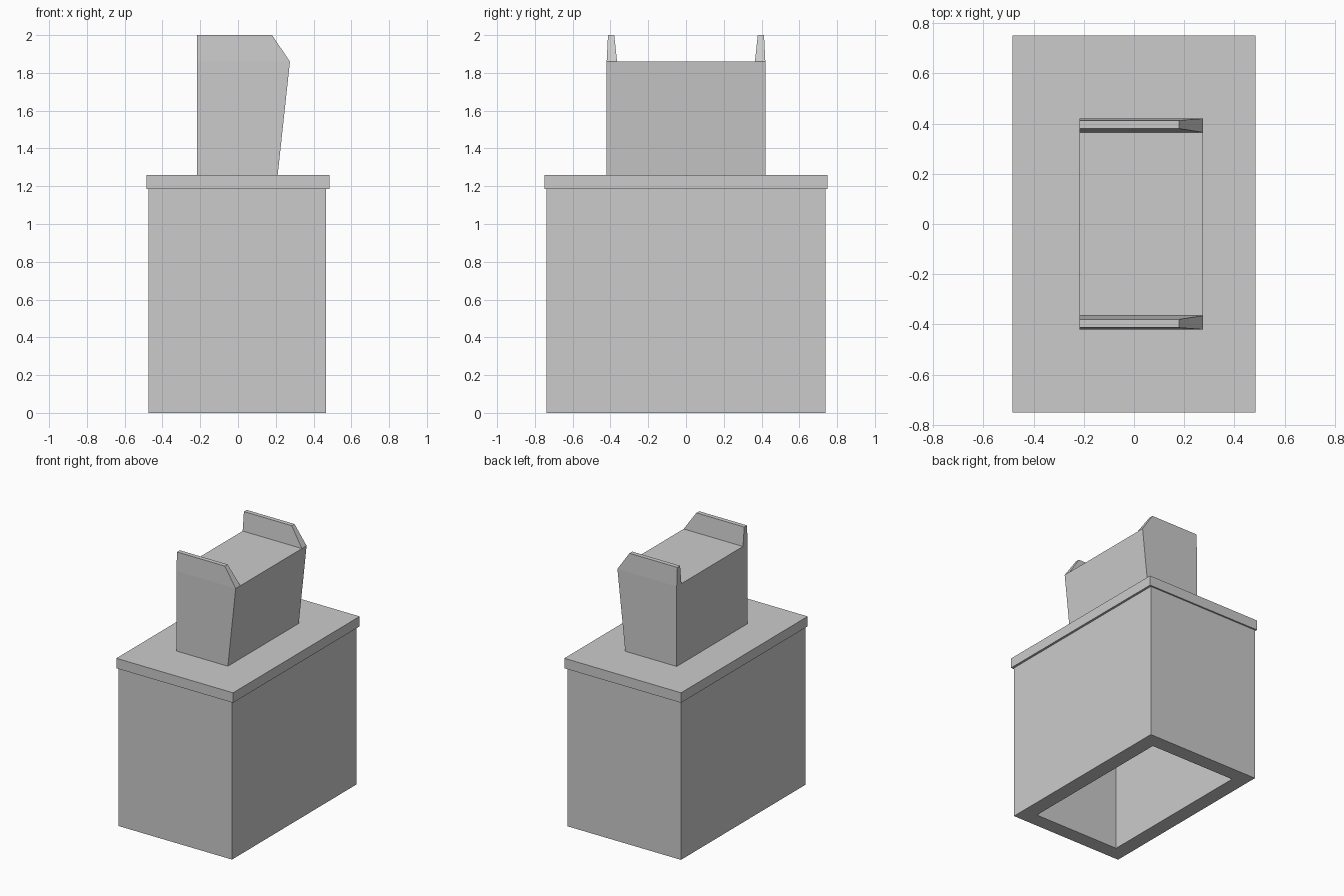
import bpy
import bmesh

cube = bpy.data.objects.get("Cube")
if cube:
    bpy.data.objects.remove(cube, do_unlink=True)

grey = bpy.data.materials.new("plain grey")
grey.use_nodes = True
colour = (0.6, 0.6, 0.6, 1)
grey.diffuse_color = colour
grey.node_tree.nodes["Principled BSDF"].inputs["Base Color"].default_value = colour


def finish(name, bm):
    bmesh.ops.recalc_face_normals(bm, faces=bm.faces)
    mesh = bpy.data.meshes.new(name)
    bm.to_mesh(mesh)
    bm.free()
    mesh.materials.append(grey)
    obj = bpy.data.objects.new(name, mesh)
    bpy.context.collection.objects.link(obj)
    return obj


def loft(name, bottom, top):
    """Solid between two rectangles, each (x0, x1, y0, y1, z)."""
    bm = bmesh.new()
    rings = []
    for x0, x1, y0, y1, z in (bottom, top):
        corners = ((x0, y0), (x1, y0), (x1, y1), (x0, y1))
        rings.append([bm.verts.new((x, y, z)) for x, y in corners])
    for ring in rings:
        bm.faces.new(ring)
    for i in range(4):
        j = (i + 1) % 4
        bm.faces.new((rings[0][i], rings[0][j], rings[1][j], rings[1][i]))
    return finish(name, bm)


# Hollow base, open underneath: nested rings joined by walls
BASE_TOP, SLAB_TOP, BLOCK_TOP = 1.185, 1.26, 1.86
WALL = 0.113
bm = bmesh.new()
rings = []
for inset, z in ((0, BASE_TOP), (0, 0), (WALL, 0), (WALL, BASE_TOP)):
    x0, x1, y = -0.475 + inset, 0.467 - inset, 0.738 - inset
    corners = ((x0, -y), (x1, -y), (x1, y), (x0, y))
    rings.append([bm.verts.new((cx, cy, z)) for cx, cy in corners])
for k in range(4):
    a, b = rings[k], rings[(k + 1) % 4]
    for i in range(4):
        j = (i + 1) % 4
        bm.faces.new((a[i], a[j], b[j], b[i]))
finish("base", bm)

# Overhanging top slab
slab = (-0.484, 0.484, -0.75, 0.75)
loft("top_slab", (*slab, BASE_TOP), (*slab, SLAB_TOP))

# Upright block leaning out on one side
loft("upper_block", (-0.217, 0.21, -0.42, 0.42, SLAB_TOP),
     (-0.217, 0.275, -0.42, 0.42, BLOCK_TOP))

# Tapered end ridges with a sloped nose
for name, s in (("front_ridge", -1), ("back_ridge", 1)):
    loft(name, (-0.217, 0.275, s * 0.365, s * 0.42, BLOCK_TOP),
         (-0.217, 0.18, s * 0.38, s * 0.413, 2.0))
